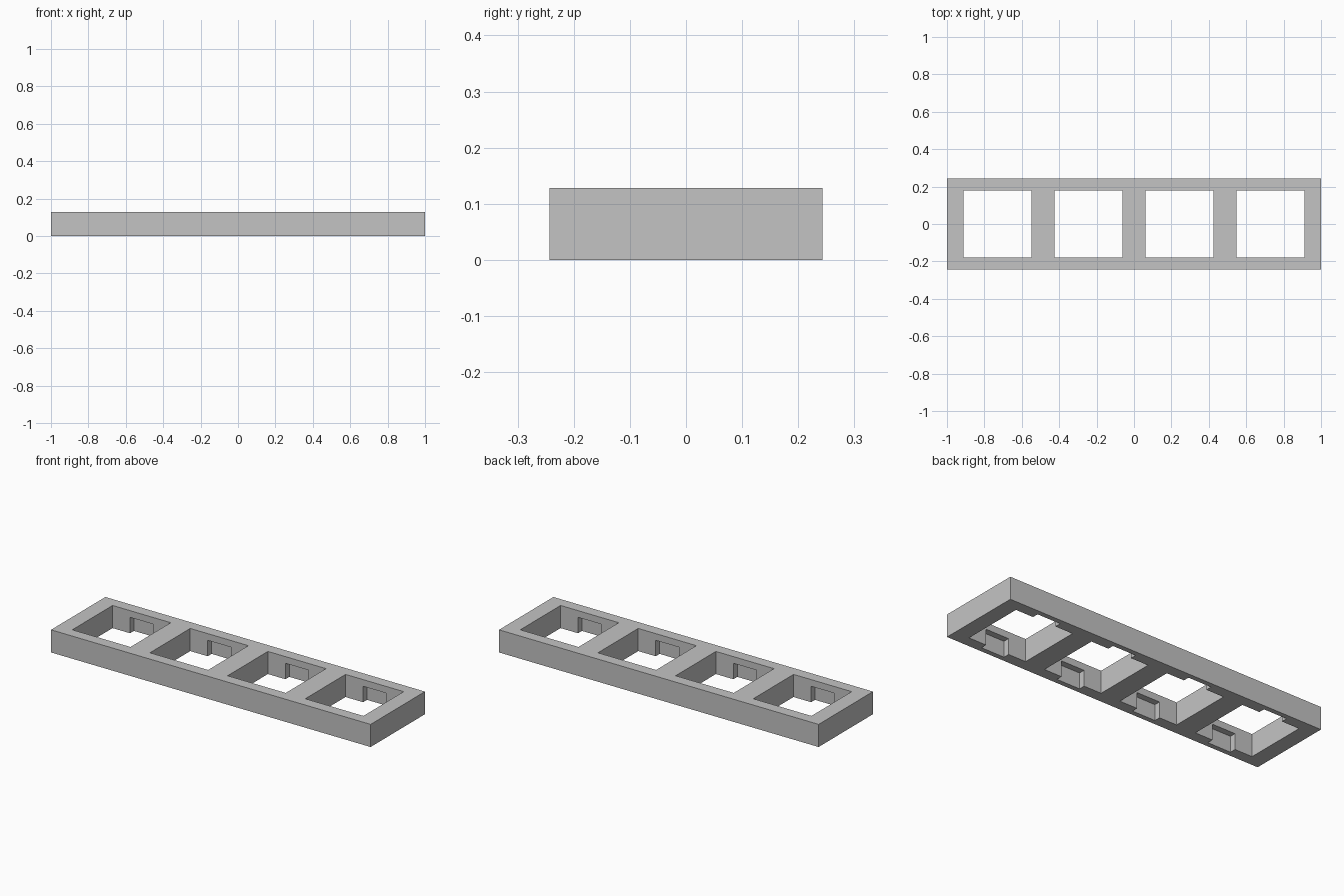
import bpy
import bmesh
from mathutils import Matrix, Vector

cube = bpy.data.objects.get("Cube")
if cube:
    bpy.data.objects.remove(cube, do_unlink=True)

LENGTH, DEPTH, HEIGHT = 2.0, 0.486, 0.128
PITCH = 0.486
CENTRES = [(i - 1.5) * PITCH for i in range(4)]

grey = bpy.data.materials.new("plain grey")
grey.use_nodes = True
colour = (0.55, 0.55, 0.55, 1)
grey.diffuse_color = colour
grey.node_tree.nodes["Principled BSDF"].inputs["Base Color"].default_value = colour


def boxes(name, xs, size, z_low):
    """One object holding a box of the given size at each x position."""
    bm = bmesh.new()
    for x in xs:
        place = Matrix.Translation((x, 0, z_low + size[2] / 2))
        bmesh.ops.create_cube(bm, size=1, matrix=place @ Matrix.Diagonal(Vector(size)).to_4x4())
    mesh = bpy.data.meshes.new(name)
    bm.to_mesh(mesh)
    bm.free()
    mesh.materials.append(grey)
    obj = bpy.data.objects.new(name, mesh)
    bpy.context.collection.objects.link(obj)
    return obj


# Solid bar that becomes the frame
frame = boxes("four_window_frame", [0], (LENGTH, DEPTH, HEIGHT), 0)

# Square openings right through, and clip slots open to the underside
cutters = [
    boxes("opening_cutter", CENTRES, (0.364, 0.36, 0.4), -0.1),
    boxes("clip_slot_cutter", CENTRES, (0.145, 0.43, 0.19), -0.1),
]
for cutter in cutters:
    cutter.hide_render = True
    cut = frame.modifiers.new(cutter.name, "BOOLEAN")
    cut.operation = "DIFFERENCE"
    cut.solver = "EXACT"
    cut.object = cutter

# Bake the cuts and remove the cutters
bpy.context.view_layer.update()
evaluated = frame.evaluated_get(bpy.context.evaluated_depsgraph_get())
result = bpy.data.meshes.new_from_object(evaluated)
frame.modifiers.clear()
frame.data = result
for cutter in cutters:
    bpy.data.objects.remove(cutter, do_unlink=True)
